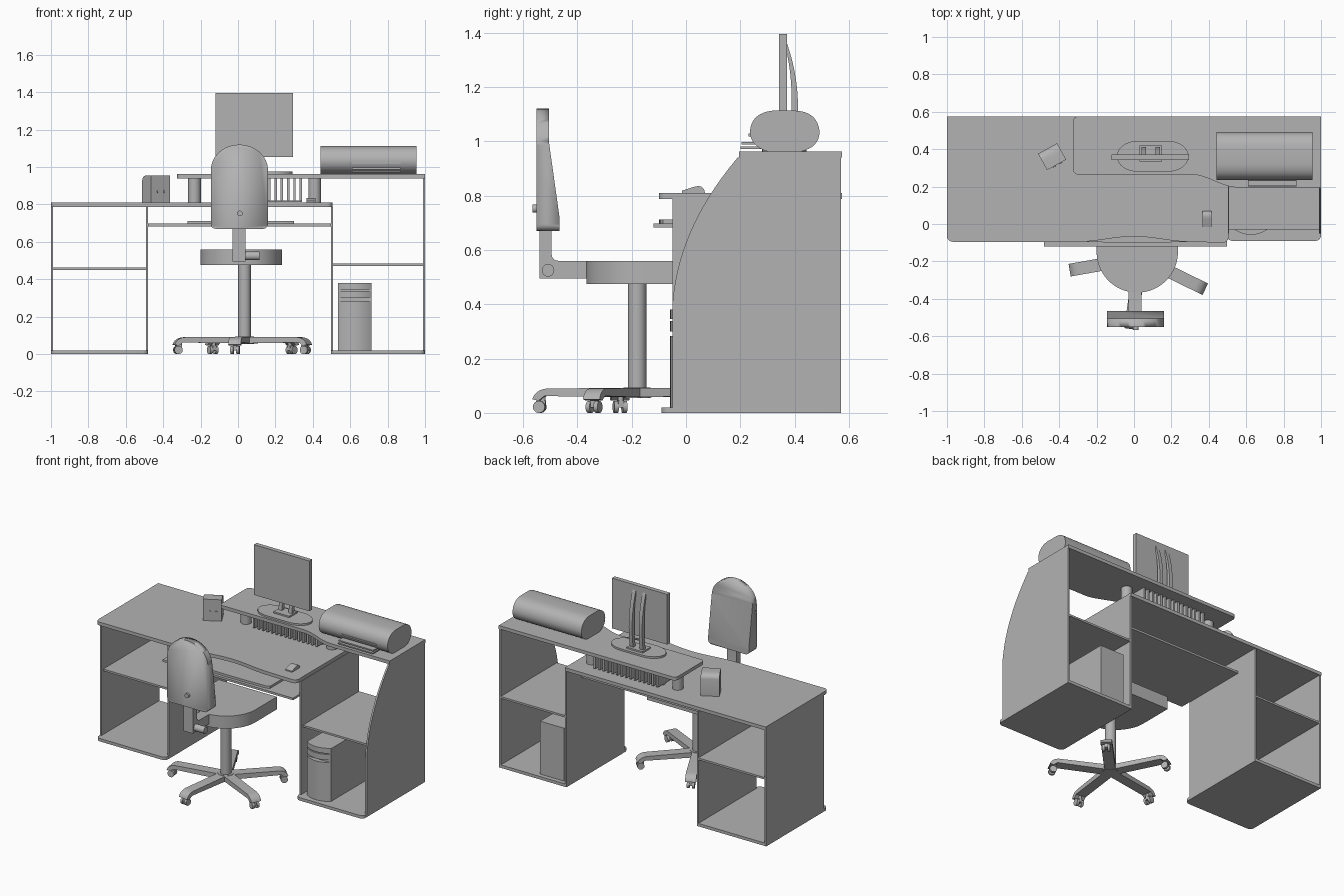
import bpy, bmesh, math
from mathutils import Vector, Matrix

if "Cube" in bpy.data.objects:
    bpy.data.objects.remove(bpy.data.objects["Cube"], do_unlink=True)

GREY = (0.45, 0.45, 0.45, 1)
mat = bpy.data.materials.new("plain grey")
mat.use_nodes = True
mat.diffuse_color = GREY
mat.node_tree.nodes["Principled BSDF"].inputs["Base Color"].default_value = GREY


def finish(name, bm, matrix=None):
    bmesh.ops.recalc_face_normals(bm, faces=bm.faces)
    me = bpy.data.meshes.new(name)
    bm.to_mesh(me)
    bm.free()
    me.materials.append(mat)
    for p in me.polygons:
        p.use_smooth = True
    me.set_sharp_from_angle(angle=math.radians(30))
    ob = bpy.data.objects.new(name, me)
    bpy.context.collection.objects.link(ob)
    if matrix:
        ob.matrix_world = matrix
    return ob


def prism(name, pts, axis, lo, hi, matrix=None):
    """Extrude a 2D outline along an axis from lo to hi."""
    place = {"x": lambda a, b, h: (h, a, b),
             "y": lambda a, b, h: (a, h, b),
             "z": lambda a, b, h: (a, b, h)}[axis]
    bm = bmesh.new()
    face = bm.faces.new([bm.verts.new(place(a, b, lo)) for a, b in pts])
    out = bmesh.ops.extrude_face_region(bm, geom=[face])
    shift = Vector(place(0, 0, hi - lo))
    bmesh.ops.translate(bm, vec=shift, verts=[v for v in out["geom"] if isinstance(v, bmesh.types.BMVert)])
    return finish(name, bm, matrix)


def box(name, x, y, z, matrix=None):
    return prism(name, [(x[0], y[0]), (x[1], y[0]), (x[1], y[1]), (x[0], y[1])], "z", *z, matrix)


def arc(cx, cy, rx, ry, a0, a1, n=8):
    angles = [math.radians(a0 + (a1 - a0) * i / n) for i in range(n + 1)]
    return [(cx + rx * math.cos(a), cy + ry * math.sin(a)) for a in angles]


def cyl(name, c, r, axis, lo, hi, matrix=None):
    return prism(name, arc(*c, r, r, 0, 348.75, 31), axis, lo, hi, matrix)


def bezier(p, q, r, n=14):
    return [tuple((1 - t) ** 2 * a + 2 * t * (1 - t) * b + t * t * c for a, b, c in zip(p, q, r))
            for t in [i / n for i in range(n + 1)]]


# Desktop with a shallow curved cut-out along the front
cutout = [(-0.3 + 0.6 * i / 16, -0.095 + 0.028 * (0.5 - 0.5 * math.cos(math.tau * i / 16))) for i in range(17)]
prism("desktop", arc(-0.97, -0.065, 0.03, 0.03, 180, 270) + cutout
      + arc(0.475, -0.07, 0.03, 0.03, 270, 360) + [(0.505, 0.575), (-1, 0.575)], "z", 0.787, 0.81)

# Raised shelf with an S-shaped front
sweep = [(0.3 + 0.26 * i / 14, 0.23 + 0.035 * math.cos(math.pi * i / 14)) for i in range(15)]
prism("raised_shelf", arc(-0.3, 0.29, 0.025, 0.025, 180, 270) + sweep
      + [(1, 0.195), (1, 0.575)] + arc(-0.3, 0.55, 0.025, 0.025, 90, 180), "z", 0.94, 0.963)

# Cabinets: uprights, shelves and rounded bases
for name, x in [("left_outer_panel", -1), ("left_inner_panel", -0.492), ("right_inner_panel", 0.496)]:
    box(name, (x, x + 0.012), (-0.05, 0.57), (0.02, 0.787))
prism("curved_end_panel", [(0.57, 0.02), (0.57, 0.94)]
      + bezier((0.19, 0.94), (-0.03, 0.68), (-0.05, 0.4)) + [(-0.05, 0.02)], "x", 0.988, 1)
for name, x0, x1, z in [("left", -1, -0.48, 0.45), ("right", 0.496, 1, 0.47)]:
    prism(name + "_base", arc(x0 + 0.03, -0.06, 0.03, 0.03, 180, 270)
          + arc(x1 - 0.03, -0.06, 0.03, 0.03, 270, 360) + [(x1, 0.57), (x0, 0.57)], "z", 0, 0.02)
    box(name + "_middle_shelf", (x0 + 0.012, x1 - 0.012), (-0.03, 0.57), (z, z + 0.013))

# Sliding tray, keyboard and mouse
box("keyboard_tray", (-0.48, 0.496), (-0.12, 0.41), (0.683, 0.697))
prism("keyboard", [(-0.27, 0.08), (-0.27, -0.085)] + bezier((-0.25, -0.095), (0.015, -0.105), (0.28, -0.095))
      + [(0.3, -0.085), (0.3, 0.08)], "z", 0.697, 0.712)
prism("mouse", [(-0.015, 0.81)] + bezier((0.07, 0.81), (0.065, 0.845), (0.025, 0.831), 6)
      + [(-0.015, 0.818)], "x", 0.365, 0.415)

# Shelf supports and disc rack
for name, x in [("left_shelf_support", -0.233), ("right_shelf_support", 0.41)]:
    cyl(name, (x, 0.42), 0.034, "z", 0.81, 0.94)
for i in range(15):
    x = -0.14 + i * 0.0335
    box("disc_rack_slat", (x, x + 0.013), (0.36, 0.5), (0.82, 0.94))
box("disc_rack_rail", (-0.14, 0.342), (0.42, 0.44), (0.812, 0.822))

# Monitor: screen, oval foot and two bowed struts
box("monitor_screen", (-0.12, 0.295), (0.342, 0.372), (1.055, 1.395))
prism("monitor_foot", arc(0.018, 0.362, 0.11, 0.082, 90, 270, 16) + arc(0.182, 0.362, 0.11, 0.082, 270, 450, 16),
      "z", 0.963, 0.975)
box("monitor_foot_plate", (0.03, 0.15), (0.335, 0.42), (0.975, 0.985))
outer = bezier((0.372, 1.36), (0.435, 1.18), (0.4, 0.98))
inner = bezier((0.375, 0.98), (0.405, 1.18), (0.37, 1.33))
for name, x in [("left_strut", 0.04), ("right_strut", 0.115)]:
    prism(name, outer + inner, "x", x, x + 0.025)

# Printer: rounded body with paper trays
prism("printer_body", [(0.3, 0.963), (0.425, 0.963)] + bezier((0.425, 0.963), (0.49, 0.978), (0.492, 1.035), 8)[1:]
      + bezier((0.492, 1.035), (0.485, 1.11), (0.4, 1.113), 8)[1:]
      + bezier((0.32, 1.113), (0.24, 1.105), (0.235, 1.035), 8)
      + bezier((0.235, 1.035), (0.238, 0.98), (0.3, 0.963), 8)[1:-1], "x", 0.44, 0.955)
box("printer_lower_tray", (0.61, 0.87), (0.2, 0.32), (0.972, 0.98))
box("printer_upper_tray", (0.61, 0.87), (0.205, 0.32), (0.988, 0.997))
box("printer_slot_hood", (0.61, 0.87), (0.231, 0.3), (1.018, 1.028))

# Pencil sharpener, turned on the desktop
turn = Matrix.Translation((-0.438, 0.36, 0.81)) @ Matrix.Rotation(math.radians(29), 4, "Z")
prism("sharpener_body", [(0.05, 0), (0.05, 0.115)] + bezier((0.05, 0.115), (0.045, 0.145), (0, 0.145), 6)[1:]
      + [(-0.05, 0.145), (-0.05, 0)], "x", -0.058, 0.058, turn)
for x in (-0.015, 0.025):
    cyl("sharpener_hole_rim", (x, 0.06), 0.008, "y", -0.055, -0.05, turn)

# Computer tower with a bowed front split into bands
box("tower_body", (0.535, 0.715), (-0.028, 0.54), (0.02, 0.378))
for name, z0, z1 in [("lower", 0.02, 0.283), ("middle", 0.3, 0.338), ("upper", 0.345, 0.38)]:
    prism("tower_" + name + "_front", bezier((0.535, -0.028), (0.625, -0.088), (0.715, -0.028)), "z", z0, z1)

# Chair seat and column
prism("chair_seat", arc(0.0175, -0.15, 0.2175, 0.217, 180, 360, 28) + [(0.235, 0.08), (-0.2, 0.08)],
      "z", 0.475, 0.56)
cyl("chair_column", (0.035, -0.18), 0.034, "z", 0.06, 0.476)

# Chair back: wedge side profile trimmed to an arched front outline
back = prism("chair_back", [(-0.55, 0.67), (-0.465, 0.67), (-0.465, 0.715), (-0.505, 1), (-0.505, 1.12), (-0.55, 1.12)],
             "x", -0.2, 0.2)
trim = prism("chair_back_trim", arc(-0.12, 0.695, 0.025, 0.025, 180, 270) + arc(0.135, 0.695, 0.025, 0.025, 270, 360)
             + arc(0.0075, 0.985, 0.1525, 0.135, 0, 180, 24), "y", -0.7, -0.3)
trim.hide_render = True
trim.hide_viewport = True
mod = back.modifiers.new("arched outline", "BOOLEAN")
mod.operation = "INTERSECT"
mod.object = trim
bpy.context.view_layer.update()
shape = bpy.data.meshes.new_from_object(back.evaluated_get(bpy.context.evaluated_depsgraph_get()))
back.modifiers.clear()
back.data = shape
bpy.data.objects.remove(trim, do_unlink=True)

# Bent bracket, side knob and rear button
prism("chair_bracket", [(-0.54, 0.69), (-0.54, 0.495), (-0.3, 0.495), (-0.3, 0.56), (-0.47, 0.56)]
      + bezier((-0.47, 0.56), (-0.495, 0.56), (-0.495, 0.59), 6)[1:] + [(-0.495, 0.69)], "x", -0.03, 0.04)
cyl("chair_side_knob", (-0.508, 0.525), 0.023, "x", 0.04, 0.115)
cyl("chair_rear_button", (0.01, 0.752), 0.015, "y", -0.566, -0.549)

# Five-legged base with casters
cyl("base_hub", (0.035, -0.18), 0.05, "z", 0.055, 0.094)
profile = [(0, 0.057), (0, 0.092), (0.33, 0.09)] + bezier((0.33, 0.09), (0.375, 0.085), (0.385, 0.05), 6)[1:] \
    + [(0.362, 0.045), (0.34, 0.062)]
for i in range(5):
    place = Matrix.Translation((0.035, -0.18, 0)) @ Matrix.Rotation(math.radians(262 + 72 * i), 4, "Z")
    prism("base_leg", profile, "y", -0.034, 0.034, place)
    cyl("caster_stem", (0.35, 0), 0.01, "z", 0.03, 0.07, place)
    for side in (-1, 1):
        cyl("caster_wheel", (0.362, 0.022), 0.022, "y", side * 0.008, side * 0.024, place)
    box("caster_fork", (0.34, 0.375), (-0.01, 0.01), (0.02, 0.045), place)
